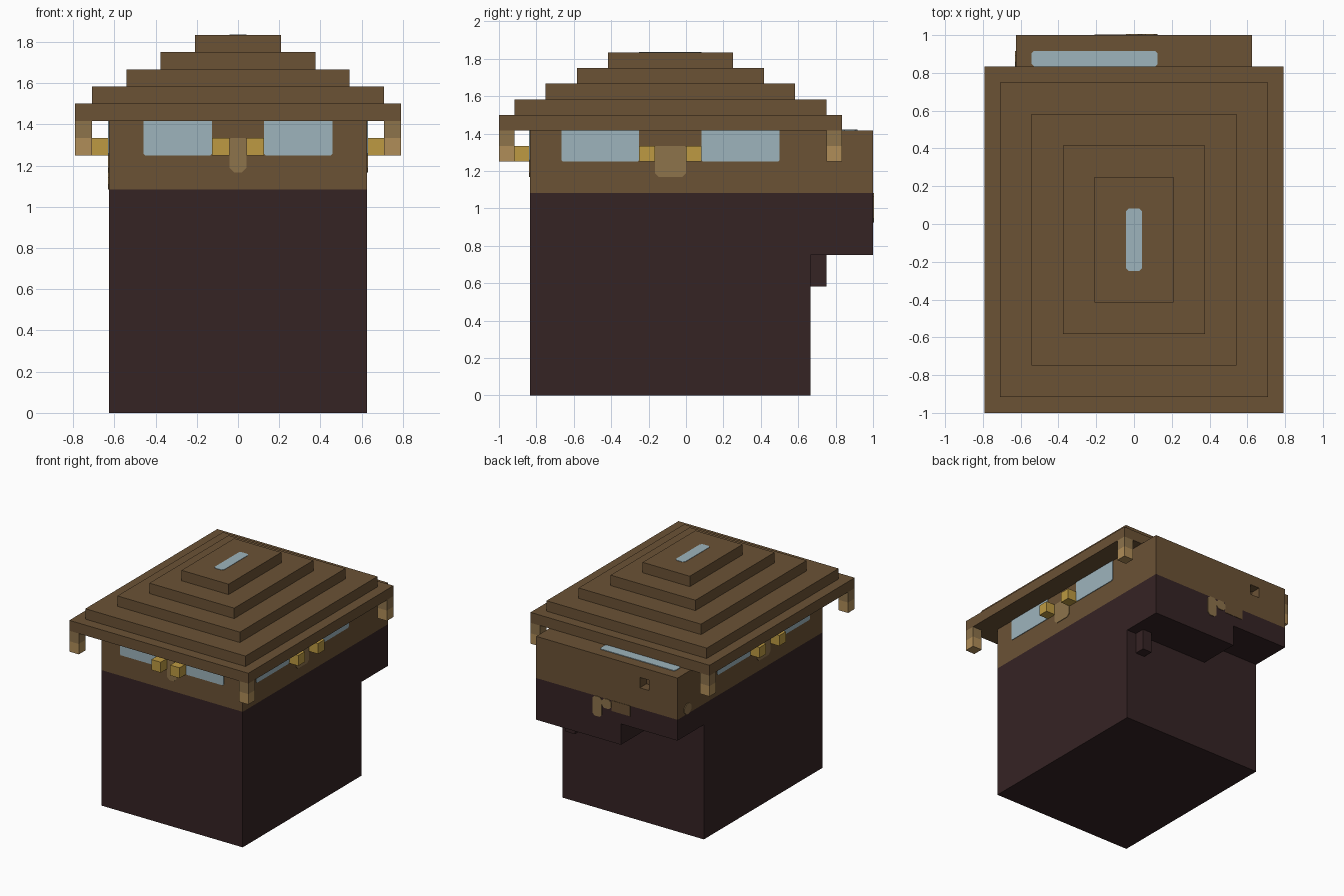
import bpy, bmesh

if "Cube" in bpy.data.objects:
    bpy.data.objects.remove(bpy.data.objects["Cube"], do_unlink=True)

U = 1 / 12  # block unit


def material(name, hex_code):
    srgb = [int(hex_code[i:i + 2], 16) / 255 for i in (0, 2, 4)]
    col = [c / 12.92 if c < 0.04045 else ((c + 0.055) / 1.055) ** 2.4 for c in srgb] + [1]
    m = bpy.data.materials.new(name)
    m.use_nodes = True
    m.diffuse_color = col
    m.node_tree.nodes["Principled BSDF"].inputs["Base Color"].default_value = col
    return m


BROWN = material("brown wood", "6B5235")
DARK = material("dark maroon", "352324")
GLASS = material("pale blue glass", "9DB4BC")
GOLD = material("gold", "BD9A42")
TAN = material("dull tan", "8D734B")
LIGHT = material("light tan", "B08D58")


def prism(name, outline, axis, lo, hi, mat):
    """Extrude a 2D outline between lo and hi along an axis."""
    place = {"x": lambda u, v, w: (w, u, v),
             "y": lambda u, v, w: (u, w, v),
             "z": lambda u, v, w: (u, v, w)}[axis]
    bm = bmesh.new()
    a, b = [[bm.verts.new(place(u, v, w)) for u, v in outline] for w in (lo, hi)]
    bm.faces.new(a)
    bm.faces.new(b)
    n = len(outline)
    for i in range(n):
        bm.faces.new((a[i], a[(i + 1) % n], b[(i + 1) % n], b[i]))
    bmesh.ops.recalc_face_normals(bm, faces=bm.faces)
    me = bpy.data.meshes.new(name)
    bm.to_mesh(me)
    bm.free()
    me.materials.append(mat)
    ob = bpy.data.objects.new(name, me)
    bpy.context.collection.objects.link(ob)
    return ob


def rect(u0, u1, v0, v1, top=0.0, low=0.0):
    """Rectangle with optional cut corners at the top and the bottom."""
    pts = [(u0 + low, v0), (u1 - low, v0), (u1, v0 + low), (u1, v1 - top),
           (u1 - top, v1), (u0 + top, v1), (u0, v1 - top), (u0, v0 + low)]
    return list(dict.fromkeys(pts))


def box(name, x0, x1, y0, y1, z0, z1, mat):
    """Box measured in block units."""
    return prism(name, rect(x0 * U, x1 * U, y0 * U, y1 * U), "z", z0 * U, z1 * U, mat)


def plate(name, outline, axis, at, side, mat, thick=0.005):
    """Thin plate lying on a wall, facing along side."""
    lo, hi = sorted((at, at + side * thick))
    return prism(name, outline, axis, lo, hi, mat)


# Main body and its upper band
box("body", -7.5, 7.5, -10, 8, 0, 13, DARK)
box("upper_wall", -7.5, 7.5, -10, 8, 13, 17, BROWN)

# Rear overhang with a stepped underside
step = [(-7.5, 11), (-1.5, 11), (-1.5, 9), (7.5, 9), (7.5, 13), (-7.5, 13)]
prism("rear_overhang", [(x * U, z * U) for x, z in step], "y", 8 * U, 12 * U, DARK)
box("rear_bracket", 5.5, 6.5, 8, 9, 7, 9, DARK)
rear = box("rear_upper_wall", -7.5, 7.5, 8, 12, 13, 17, BROWN)

# Small square recess in the rear wall
cutter = box("recess_cutter", -4.5, -3.5, 11, 13, 15, 16, BROWN)
cutter.hide_render = True
cut = rear.modifiers.new("recess", "BOOLEAN")
cut.operation = "DIFFERENCE"
cut.solver = "EXACT"
cut.object = cutter
bpy.context.view_layer.objects.active = rear
bpy.ops.object.modifier_apply(modifier="recess")
bpy.data.objects.remove(cutter, do_unlink=True)
plate("recess_back", rect(-4.3 * U, -3.9 * U, 15.1 * U, 15.7 * U), "y", 11 * U, 1, TAN)

# Rear details
plate("rear_trim", rect(-2.5 * U, -0.5 * U, 12 * U, 13 * U), "y", 12 * U, 1, BROWN, 0.003)
plate("rear_handle", rect(0.5 * U, 1.5 * U, 11.1 * U, 13 * U, 0.02, 0.02), "y", 12 * U, 1, TAN)
plate("rear_handle_arm", rect(-0.5 * U, 0.5 * U, 12.1 * U, 13 * U, 0.02, 0.02), "y", 12 * U, 1, TAN)
plate("side_knob", rect(10 * U, 11 * U, 13 * U, 14 * U, 0.025, 0.025), "x", -7.5 * U, -1, TAN)
plate("rear_skylight", rect(-6.5 * U, 1.5 * U, 10.02 * U, 11 * U, 0.012, 0.012), "z", 17 * U, 1, GLASS)

# Stepped roof: half width, front and back of each layer
layers = [(9.5, -12, 10), (8.5, -11, 9), (6.5, -9, 7), (4.5, -7, 5), (2.5, -5, 3)]
for i, (w, front, back) in enumerate(layers):
    box(f"roof_layer_{i + 1}", -w, w, front, back, 17 + i, 18 + i, BROWN)
plate("roof_skylight", rect(-0.5 * U, 0.5 * U, -3 * U, 1 * U, 0.015, 0.015), "z", 22 * U, 1, GLASS, 0.003)

# Hanging posts under the roof corners
for x in (-9.5, 8.5):
    for y in (-12, 9):
        box("post_top", x, x + 1, y, y + 1, 16, 17, TAN)
        box("post_tip", x, x + 1, y, y + 1, 15, 16, LIGHT)

# Front windows, blocks and central badge
for s in (-1, 1):
    u0, u1 = sorted((s * 1.5 * U, s * 5.5 * U))
    plate("front_window", rect(u0, u1, 15 * U, 17 * U, 0, 0.008), "y", -10 * U, -1, GLASS)
    box("front_block", min(s * 0.5, s * 1.5), max(s * 0.5, s * 1.5), -11, -10, 15, 16, GOLD)
plate("front_badge", rect(-0.5 * U, 0.5 * U, 14 * U, 16 * U, 0.006, 0.022), "y", -10 * U, -1, TAN)

# The same on both sides
for s in (-1, 1):
    wall = s * 7.5 * U
    for a, b in ((-8, -3), (1, 6)):
        plate("side_window", rect(a * U, b * U, 15 * U, 17 * U, 0, 0.008), "x", wall, s, GLASS)
    for y in (-3, 0):
        box("side_block", min(s * 7.5, s * 8.5), max(s * 7.5, s * 8.5), y, y + 1, 15, 16, GOLD)
    plate("side_badge", rect(-2 * U, 0, 14 * U, 16 * U, 0.006, 0.022), "x", wall, s, TAN)
